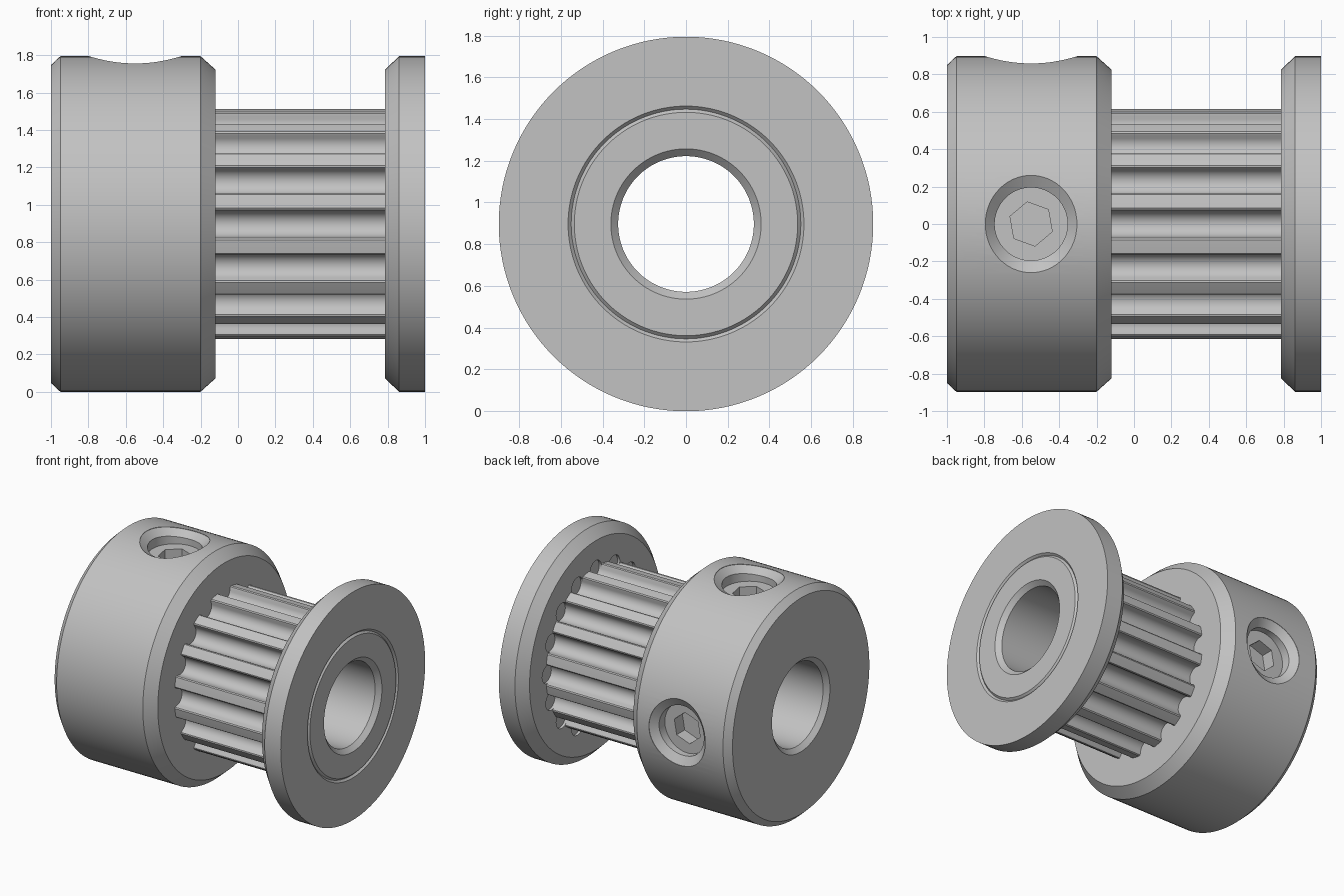
import bpy, bmesh
from math import sin, cos, pi, sqrt, radians
from mathutils import Matrix

cube = bpy.data.objects.get("Cube")
if cube:
    bpy.data.objects.remove(cube, do_unlink=True)

R = 0.897          # outer radius, also height of the axle line
TEETH = 16
AXIS = Matrix.Translation((0, 0, R))

metal = bpy.data.materials.new("grey metal")
metal.use_nodes = True
GREY = (0.54, 0.54, 0.54, 1)
metal.diffuse_color = GREY
metal.node_tree.nodes["Principled BSDF"].inputs["Base Color"].default_value = GREY


def loft(name, rings, matrix, caps=False, loop=False):
    """Skin a list of equal-length closed rings into a mesh object."""
    bm = bmesh.new()
    rows = [[bm.verts.new(p) for p in ring] for ring in rings]
    pairs = list(zip(rows, rows[1:]))
    if loop:
        pairs.append((rows[-1], rows[0]))
    for a, b in pairs:
        n = len(a)
        for i in range(n):
            j = (i + 1) % n
            bm.faces.new((a[i], a[j], b[j], b[i]))
    if caps:
        bm.faces.new(rows[0])
        bm.faces.new(rows[-1])
    bmesh.ops.recalc_face_normals(bm, faces=bm.faces)
    bm.transform(matrix)
    mesh = bpy.data.meshes.new(name)
    bm.to_mesh(mesh)
    bm.free()
    mesh.materials.append(metal)
    obj = bpy.data.objects.new(name, mesh)
    bpy.context.collection.objects.link(obj)
    return obj


def lathe(name, profile, segments=128):
    """Turn a closed (x, radius) profile around the axle line."""
    angles = [2 * pi * i / segments for i in range(segments)]
    rings = [[(x, r * cos(a), r * sin(a)) for a in angles] for x, r in profile]
    return loft(name, rings, AXIS, loop=True)


def circle(r, z, n=64, turn=0.0):
    return [(r * cos(turn + 2 * pi * i / n), r * sin(turn + 2 * pi * i / n), z)
            for i in range(n)]


def activate(obj):
    bpy.ops.object.select_all(action='DESELECT')
    obj.select_set(True)
    bpy.context.view_layer.objects.active = obj


def cut(obj, cutter):
    cutter.hide_render = True
    mod = obj.modifiers.new("cut", 'BOOLEAN')
    mod.operation = 'DIFFERENCE'
    mod.solver = 'EXACT'
    mod.object = cutter
    activate(obj)
    bpy.ops.object.modifier_apply(modifier=mod.name)
    bpy.data.objects.remove(cutter, do_unlink=True)


# Turned parts: clamping hub, bored sleeve and end flange
hub = lathe("hub", [(-1, 0.36), (-1, 0.85), (-0.95, R), (-0.2, R),
                    (-0.12, 0.825), (-0.12, 0.325), (-0.965, 0.325)])
sleeve = lathe("bore_sleeve", [(-0.12, 0.325), (-0.12, 0.5), (0.82, 0.5), (0.82, 0.55),
                               (0.985, 0.55), (1, 0.535), (1, 0.36), (0.965, 0.325)])
flange = lathe("end_flange", [(0.785, 0.48), (0.785, 0.823), (0.86, R), (1, R),
                              (1, 0.565), (0.985, 0.55), (0.985, 0.53), (0.84, 0.48)])

# Toothed core: round-bottomed grooves with softened tooth edges
GROOVE, CENTRE, TIP = 0.071, 0.595, 0.62
outline = []
for k in range(TEETH):
    local = [(-0.085, TIP * cos(0.137)), (-0.076, 0.609)]
    for i in range(13):
        a = radians(-90 + 15 * i)
        local.append((GROOVE * sin(a), CENTRE - GROOVE * cos(a)))
    local += [(0.076, 0.609), (0.085, TIP * cos(0.137))]
    mid = pi / TEETH
    local.append((TIP * sin(mid), TIP * cos(mid)))
    t = 2 * pi * k / TEETH
    outline += [(s * cos(t) + h * sin(t), h * cos(t) - s * sin(t)) for s, h in local]
core = loft("toothed_core", [[(x, y, z) for y, z in outline] for x in (-0.13, 0.81)], AXIS)

# Shallow groove run-outs in the inner face of the flange
for k in range(TEETH):
    spin = AXIS @ Matrix.Rotation(2 * pi * k / TEETH, 4, 'X')
    rings = [[(x, p, CENTRE + q) for p, q, _ in circle(GROOVE, 0, 24)] for x in (0.7, 0.805)]
    cut(flange, loft("run_out_cutter", rings, spin, caps=True))

# Two set screws in chamfered holes, one on top and one at the back
HOLE, FACE = 0.195, 0.77
parts = [hub, sleeve, flange, core]
for name, turn in (("top", 0), ("back", -pi / 2)):
    place = AXIS @ Matrix.Translation((-0.55, 0, 0)) @ Matrix.Rotation(turn, 4, 'X')
    mouth, rim, throat = [], [], []
    for x, y, _ in circle(1, 0):
        mouth.append((0.245 * x, 0.26 * y, 1))
        rim.append((0.245 * x, 0.26 * y, sqrt(R * R - (0.26 * y) ** 2) - 0.003))
        throat.append((HOLE * x, HOLE * y, sqrt(R * R - (HOLE * y) ** 2) - 0.055))
    cut(hub, loft("hole_cutter", [mouth, rim, throat, circle(HOLE, 0.6)], place, caps=True))

    screw = loft(name + "_set_screw", [circle(HOLE + 0.002, 0.59), circle(HOLE + 0.002, FACE)],
                 place, caps=True)
    hexagon = [circle(0.12, z, 6, radians(40)) for z in (FACE - 0.1, FACE + 0.1)]
    cut(screw, loft("socket_cutter", hexagon, place, caps=True))
    parts.append(screw)

# Smooth round surfaces, crisp edges
for obj in parts:
    activate(obj)
    bpy.ops.object.shade_smooth_by_angle(angle=radians(25))
